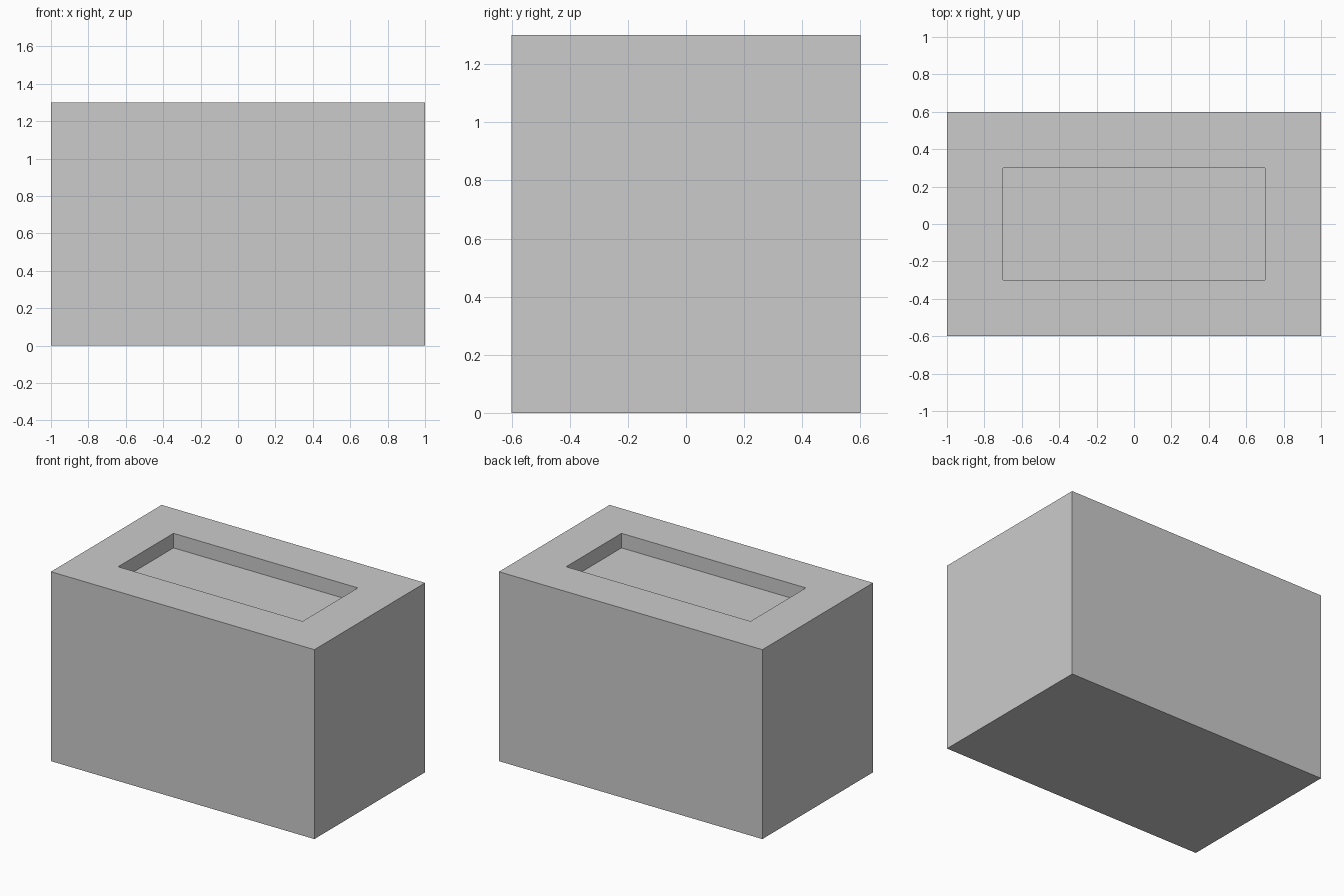
import bpy, bmesh

if "Cube" in bpy.data.objects:
    bpy.data.objects.remove(bpy.data.objects["Cube"])

SIZE = (2.0, 1.2, 1.3)   # outer block
RIM = 0.3                # width of the top rim
DEPTH = 0.1              # depth of the recess

bm = bmesh.new()

# Solid block standing on the floor
bmesh.ops.create_cube(bm, size=1.0)
bmesh.ops.translate(bm, verts=bm.verts, vec=(0, 0, 0.5))
bmesh.ops.scale(bm, verts=bm.verts, vec=SIZE)
bm.normal_update()

# Shallow rectangular recess in the top
top = max(bm.faces, key=lambda f: f.calc_center_median().z)
bmesh.ops.inset_region(bm, faces=[top], thickness=RIM, use_even_offset=True)
floor = bmesh.ops.extrude_discrete_faces(bm, faces=[top])["faces"][0]
bmesh.ops.translate(bm, verts=floor.verts, vec=(0, 0, -DEPTH))
bmesh.ops.recalc_face_normals(bm, faces=bm.faces)

mesh = bpy.data.meshes.new("recessed_block")
bm.to_mesh(mesh)
bm.free()
bpy.context.collection.objects.link(bpy.data.objects.new("recessed_block", mesh))
